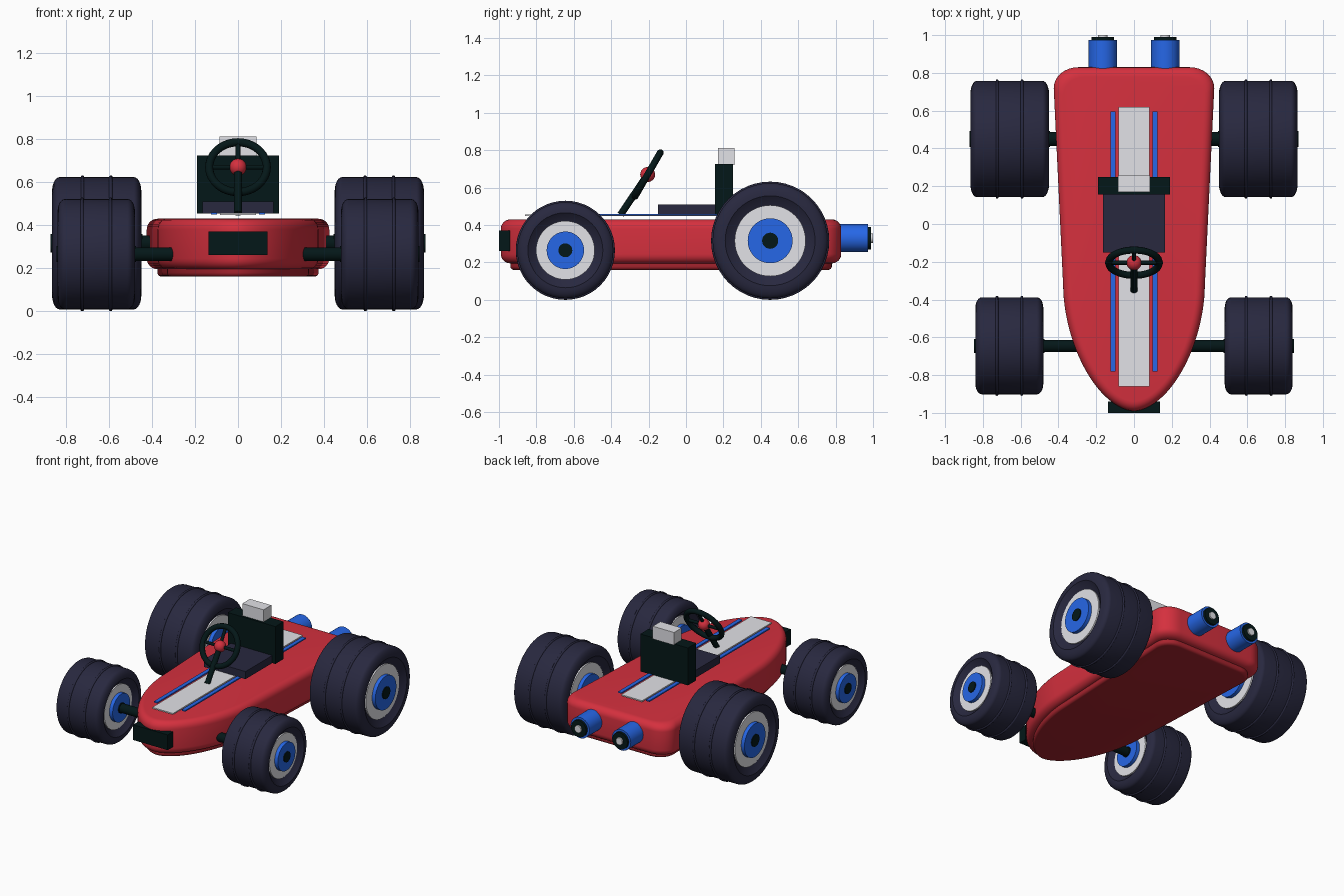
import bpy, bmesh
from math import sin, cos, pi, radians
from mathutils import Vector

if "Cube" in bpy.data.objects:
    bpy.data.objects.remove(bpy.data.objects["Cube"])


def material(name, r, g, b):
    """Flat colour given as 0-255 display values."""
    col = [((c / 255 + 0.055) / 1.055) ** 2.4 for c in (r, g, b)] + [1]
    m = bpy.data.materials.new(name)
    m.use_nodes = True
    m.diffuse_color = col
    m.node_tree.nodes["Principled BSDF"].inputs["Base Color"].default_value = col
    return m


RED = material("red paint", 213, 48, 62)
MAROON = material("dark red underside", 168, 36, 46)
WHITE = material("pale grey", 228, 228, 233)
BLUE = material("blue", 39, 105, 235)
RUBBER = material("dark violet rubber", 40, 40, 63)
DARK = material("dark green black", 2, 23, 24)


def finish(obj, name, mat, smooth=True):
    obj.name = obj.data.name = name
    obj.data.materials.append(mat)
    if smooth:
        bpy.ops.object.select_all(action='DESELECT')
        obj.select_set(True)
        bpy.context.view_layer.objects.active = obj
        bpy.ops.object.shade_smooth_by_angle(angle=radians(40))
    return obj


def loft(name, rings, mat):
    """Skin a stack of equal rings and cap both ends."""
    bm = bmesh.new()
    loops = [[bm.verts.new(p) for p in ring] for ring in rings]
    n = len(loops[0])
    for a, b in zip(loops, loops[1:]):
        for i in range(n):
            j = (i + 1) % n
            bm.faces.new((a[i], a[j], b[j], b[i]))
    bm.faces.new(loops[0])
    bm.faces.new(loops[-1])
    bmesh.ops.recalc_face_normals(bm, faces=bm.faces)
    me = bpy.data.meshes.new(name)
    bm.to_mesh(me)
    bm.free()
    obj = bpy.data.objects.new(name, me)
    bpy.context.collection.objects.link(obj)
    return finish(obj, name, mat)


def rod(name, a, b, r, mat, verts=32):
    a, b = Vector(a), Vector(b)
    bpy.ops.mesh.primitive_cylinder_add(vertices=verts, radius=r, depth=(b - a).length,
                                        location=(a + b) / 2)
    obj = bpy.context.object
    obj.rotation_euler = (b - a).to_track_quat('Z', 'Y').to_euler()
    return finish(obj, name, mat)


def box(name, lo, hi, mat):
    lo, hi = Vector(lo), Vector(hi)
    bpy.ops.mesh.primitive_cube_add(size=1, location=(lo + hi) / 2)
    obj = bpy.context.object
    obj.scale = hi - lo
    return finish(obj, name, mat, False)


def ring(name, centre, major, minor, rot, mat):
    bpy.ops.mesh.primitive_torus_add(major_radius=major, minor_radius=minor, location=centre,
                                     rotation=rot, major_segments=48, minor_segments=10)
    return finish(bpy.context.object, name, mat)


# Body outline: oval nose, widening flanks, rounded rear corners
half = []
for i in range(25):
    t = i / 24 * pi / 2
    half.append((0.375 * sin(t) ** 1.12, -0.33 - 0.66 * abs(cos(t)) ** 1.12))
for i in range(9):
    t = i / 8 * pi / 2
    half.append((0.295 + 0.13 * cos(t), 0.72 + 0.11 * sin(t)))
outline = half + [(-x, y) for x, y in reversed(half[1:])]


def slab(name, z0, z1, inset, bevel, mat):
    """Body outline with rounded top and bottom edges."""
    steps = [i / 6 * pi / 2 for i in range(7)]
    prof = [(z0 + bevel * (1 - sin(t)), bevel * (1 - cos(t))) for t in reversed(steps)]
    prof += [(z1 - bevel * (1 - sin(t)), bevel * (1 - cos(t))) for t in steps]
    rings = []
    for z, d in prof:
        sx, sy = 1 - (d + inset) / 0.425, 1 - (d + inset) / 0.905
        rings.append([(x * sx, (y + 0.075) * sy - 0.075, z) for x, y in outline])
    loft(name, rings, mat)


slab("body", 0.195, 0.43, 0, 0.05, RED)
slab("floor_pan", 0.16, 0.26, 0.05, 0.02, MAROON)
box("front_bumper", (-0.138, -1, 0.26), (0.138, -0.94, 0.37), DARK)

# Deck stripes
box("centre_stripe", (-0.083, -0.86, 0.448), (0.083, 0.62, 0.457), WHITE)
for side, s in (("left", 1), ("right", -1)):
    box(side + "_stripe", (s * 0.111 - 0.014, -0.78, 0.45), (s * 0.111 + 0.014, 0.595, 0.459), BLUE)

# Seat
box("seat_cushion", (-0.165, -0.15, 0.455), (0.165, 0.18, 0.51), RUBBER)
box("seat_back", (-0.19, 0.155, 0.455), (0.19, 0.25, 0.725), DARK)
box("headrest", (-0.085, 0.17, 0.72), (0.085, 0.258, 0.812), WHITE)

# Steering wheel and column
hub = Vector((0, -0.205, 0.67))
up = Vector((0, cos(radians(60)), sin(radians(60))))
across = Vector((1, 0, 0))
ring("steering_wheel", hub, 0.134, 0.019, (radians(60), 0, 0), DARK)
rod("spoke_across", hub - across * 0.13, hub + across * 0.13, 0.011, DARK, 16)
rod("spoke_upright", hub - up * 0.13, hub + up * 0.13, 0.011, DARK, 16)
rod("steering_column", (0, -0.35, 0.455), hub, 0.019, DARK, 20)
bpy.ops.mesh.primitive_uv_sphere_add(radius=0.04, location=hub, segments=24, ring_count=12)
finish(bpy.context.object, "steering_hub", RED)


def wheel(name, cx, cy, r, hw, rim, disc, cap):
    """Tyre with dished sides and raised ribs; rim, hub and cap on both faces."""
    edge = 0.035
    lip = r * 0.78
    prof = [(rim * 0.9, hw - 0.04), (rim, hw - 0.036), (lip, hw)]
    for i in range(7):
        t = i / 6 * pi / 2
        prof.append((lip + (r - lip) * sin(t), hw - edge * (1 - cos(t))))
    prof += [(q, -x) for q, x in reversed(prof)]
    rings = []
    for q, x in prof:
        rings.append([(cx + x, cy + q * cos(k * pi / 24), r + 0.008 + q * sin(k * pi / 24))
                      for k in range(48)])
    loft(name + "_tyre", rings, RUBBER)
    z = r + 0.008
    for label, s in (("outer", 1), ("inner", -1)):
        ring(f"{name}_{label}_rib", (cx + s * 0.066, cy, z), r, 0.008, (0, pi / 2, 0), RUBBER)
    for part, q, w, m in (("rim", rim, hw - 0.026, WHITE), ("hub", disc, hw, BLUE),
                          ("cap", cap, hw + 0.006, DARK)):
        rod(f"{name}_{part}", (cx - w, cy, z), (cx + w, cy, z), q, m, 48)


# Wheels, axles and exhausts
for side, s in (("left", 1), ("right", -1)):
    wheel("front_" + side, s * 0.66, -0.645, 0.257, 0.18, 0.157, 0.1, 0.037)
    wheel("rear_" + side, s * 0.658, 0.45, 0.308, 0.208, 0.19, 0.12, 0.043)
    x = s * 0.165
    rod(side + "_exhaust", (x, 0.75, 0.33), (x, 0.973, 0.33), 0.075, BLUE)
    rod(side + "_exhaust_ring", (x, 0.96, 0.33), (x, 0.99, 0.33), 0.06, DARK)
    rod(side + "_exhaust_tip", (x, 0.96, 0.33), (x, 1, 0.33), 0.026, WHITE)
rod("front_axle", (-0.7, -0.645, 0.265), (0.7, -0.645, 0.265), 0.032, DARK)
rod("rear_axle", (-0.7, 0.45, 0.316), (0.7, 0.45, 0.316), 0.037, DARK)
